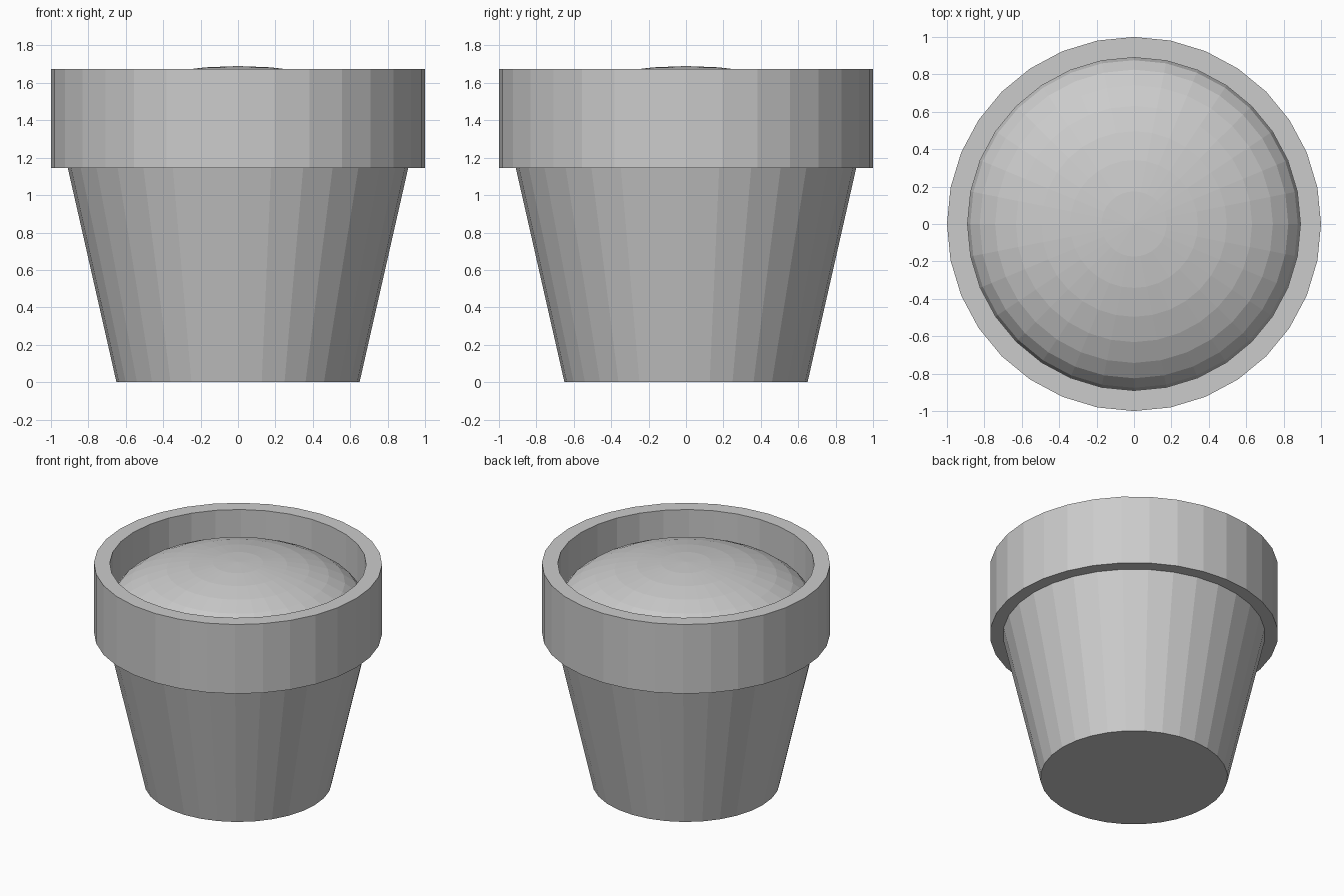
import bpy
import bmesh
from math import cos, sin, pi

if "Cube" in bpy.data.objects:
    bpy.data.objects.remove(bpy.data.objects["Cube"])

SIDES = 32


def lathe(name, profile):
    """Revolve an (r, z) profile about z, capping both ends with flat discs."""
    bm = bmesh.new()
    rings = []
    for r, z in profile:
        rings.append([bm.verts.new((r * cos(2 * pi * i / SIDES),
                                    r * sin(2 * pi * i / SIDES), z))
                      for i in range(SIDES)])
    for a, b in zip(rings, rings[1:]):
        for i in range(SIDES):
            j = (i + 1) % SIDES
            bm.faces.new((a[i], a[j], b[j], b[i]))
    bm.faces.new(rings[0][::-1])
    bm.faces.new(rings[-1])
    bmesh.ops.recalc_face_normals(bm, faces=bm.faces)
    mesh = bpy.data.meshes.new(name)
    bm.to_mesh(mesh)
    bm.free()
    obj = bpy.data.objects.new(name, mesh)
    bpy.context.collection.objects.link(obj)
    return obj


# Pot: tapered body, wide collar, flat lip and recessed inside
lathe("flower_pot", [
    (0.65, 0.0),
    (0.91, 1.145),
    (1.0, 1.145),
    (1.0, 1.675),
    (0.89, 1.675),
    (0.89, 1.2),
])

# Soil: flattened sphere mounded inside the collar
bpy.ops.mesh.primitive_uv_sphere_add(segments=SIDES, ring_count=16, radius=1,
                                     location=(0, 0, 1.335))
soil = bpy.context.object
soil.name = "soil_mound"
soil.scale = (0.893, 0.893, 0.355)
